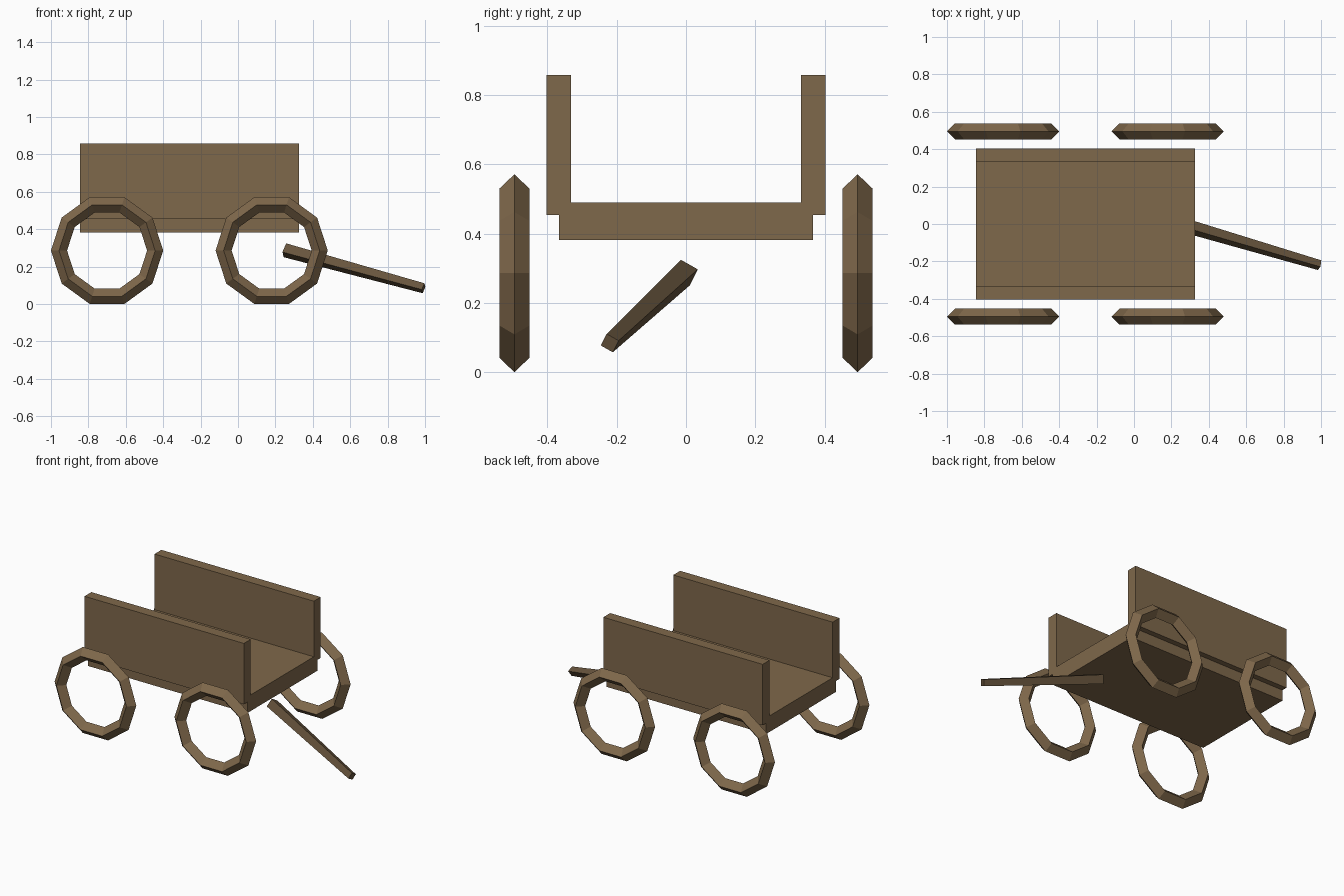
import bpy, bmesh, math
from mathutils import Vector, Matrix

if "Cube" in bpy.data.objects:
    bpy.data.objects.remove(bpy.data.objects["Cube"])


def material(name, color):
    m = bpy.data.materials.new(name)
    m.diffuse_color = (*color, 1)
    m.use_nodes = True
    m.node_tree.nodes["Principled BSDF"].inputs["Base Color"].default_value = m.diffuse_color
    return m


wood = material("warm brown wood", (0.212, 0.138, 0.070))
dark_wood = material("darker brown wood", (0.135, 0.089, 0.046))


def finish(bm, name, mat):
    bmesh.ops.recalc_face_normals(bm, faces=bm.faces)
    mesh = bpy.data.meshes.new(name)
    bm.to_mesh(mesh)
    bm.free()
    mesh.materials.append(mat)
    ob = bpy.data.objects.new(name, mesh)
    bpy.context.collection.objects.link(ob)
    return ob


def box(name, lo, hi, mat):
    lo, hi = Vector(lo), Vector(hi)
    bm = bmesh.new()
    bmesh.ops.create_cube(bm, size=1, matrix=Matrix.Translation((lo + hi) / 2)
                          @ Matrix.Diagonal((*(hi - lo), 1)))
    return finish(bm, name, mat)


# Wagon bed and side boards
X0, X1 = -0.845, 0.325
box("bed", (X0, -0.367, 0.382), (X1, 0.367, 0.489), wood)
box("front_side_board", (X0, -0.403, 0.454), (X1, -0.331, 0.858), wood)
box("back_side_board", (X0, 0.331, 0.454), (X1, 0.403, 0.858), wood)

# Four open ring wheels: ten sides, diamond cross-section
for end, x in (("left", -0.70), ("right", 0.18)):
    for side, y in (("front", -0.495), ("back", 0.495)):
        bpy.ops.mesh.primitive_torus_add(
            major_segments=10, minor_segments=4, major_radius=0.257,
            minor_radius=0.043, location=(x, y, 0.2855),
            rotation=(math.pi / 2, 0, 0))
        wheel = bpy.context.object
        wheel.name = f"{side}_{end}_wheel"
        wheel.data.materials.append(wood)

# Pull handle: tapered square bar, sloping down and swung to one side
start, tip = Vector((0.251, -0.002, 0.287)), Vector((0.992, -0.220, 0.084))
axis = (tip - start).normalized()
u = Vector((0.38, 0.41, 0.82))
u = (u - axis * u.dot(axis)).normalized()
v = axis.cross(u)
bm = bmesh.new()
rings = []
for centre, half in ((start, 0.028), (tip, 0.020)):
    rings.append([bm.verts.new(centre + (u * a + v * b) * half)
                  for a, b in ((1, 1), (1, -1), (-1, -1), (-1, 1))])
for ring in rings:
    bm.faces.new(ring)
for i in range(4):
    j = (i + 1) % 4
    bm.faces.new((rings[0][i], rings[0][j], rings[1][j], rings[1][i]))
finish(bm, "pull_handle", dark_wood)
